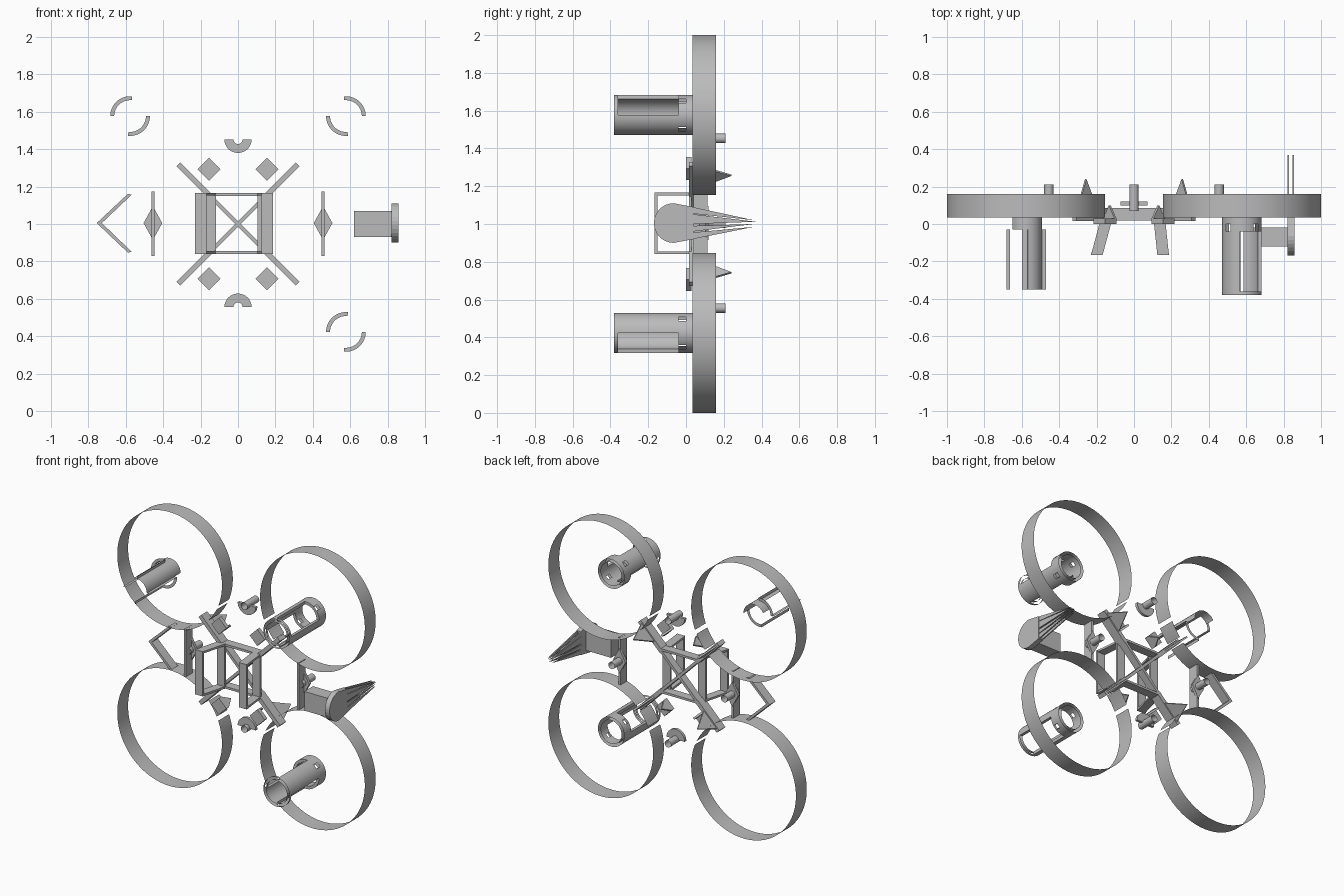
import bpy, bmesh, math
from mathutils import Vector

if "Cube" in bpy.data.objects:
    bpy.data.objects.remove(bpy.data.objects["Cube"], do_unlink=True)

GREY = bpy.data.materials.new("plain grey")
GREY.use_nodes = True
GREY.diffuse_color = (0.5, 0.5, 0.5, 1)
GREY.node_tree.nodes["Principled BSDF"].inputs["Base Color"].default_value = (0.5, 0.5, 0.5, 1)


def finish(name, bm, smooth=False):
    mesh = bpy.data.meshes.new(name)
    bm.to_mesh(mesh)
    bm.free()
    mesh.materials.append(GREY)
    for p in mesh.polygons:
        p.use_smooth = smooth
    ob = bpy.data.objects.new(name, mesh)
    bpy.context.collection.objects.link(ob)
    return ob


def prism(name, points, offset):
    """Polygon of 3D points swept along an offset."""
    bm = bmesh.new()
    face = bm.faces.new([bm.verts.new(p) for p in points])
    ext = bmesh.ops.extrude_face_region(bm, geom=[face])
    bmesh.ops.translate(bm, vec=Vector(offset),
                        verts=[v for v in ext["geom"] if isinstance(v, bmesh.types.BMVert)])
    bmesh.ops.recalc_face_normals(bm, faces=bm.faces)
    return finish(name, bm)


def plate(name, outline, y0, y1):
    """Front-facing (x, z) outline with depth along y."""
    return prism(name, [(x, y0, z) for x, z in outline], (0, y1 - y0, 0))


def box(name, x0, x1, y0, y1, z0, z1):
    return plate(name, [(x0, z0), (x1, z0), (x1, z1), (x0, z1)], y0, y1)


def bar(name, a, b, width, y0, y1):
    a, b = Vector(a), Vector(b)
    d = (b - a).normalized()
    n = Vector((-d.y, d.x)) * width / 2
    return plate(name, [a - n, b - n, b + n, a + n], y0, y1)


def polar(cx, cz, r, deg):
    t = math.radians(deg)
    return cx + r * math.cos(t), cz + r * math.sin(t)


def shell(name, cx, cz, r, ys, keep, step=3, flip=False):
    """Open cylinder wall along y; keep(angle, y) decides which cells exist."""
    bm = bmesh.new()
    n = 360 // step
    rows = []
    for y in ys:
        row = []
        for i in range(n):
            x, z = polar(cx, cz, r, i * step)
            row.append(bm.verts.new((x, y, z)))
        rows.append(row)
    for j in range(len(ys) - 1):
        for i in range(n):
            if keep((i + 0.5) * step, (ys[j] + ys[j + 1]) / 2):
                k = (i + 1) % n
                quad = [rows[j][i], rows[j + 1][i], rows[j + 1][k], rows[j][k]]
                bm.faces.new(quad[::-1] if flip else quad)
    bmesh.ops.delete(bm, geom=[v for v in bm.verts if not v.link_faces], context="VERTS")
    return finish(name, bm, True)


def window_edges(name, cx, cz, r0, r1, y0, y1, starts):
    """Cut faces around each quarter window of a motor tube."""
    bm = bmesh.new()

    def quad(pts):
        bm.faces.new([bm.verts.new(p) for p in pts])

    for s in starts:
        for a in (s, s + 96):
            (xa, za), (xb, zb) = polar(cx, cz, r0, a), polar(cx, cz, r1, a)
            quad([(xa, y0, za), (xb, y0, zb), (xb, y1, zb), (xa, y1, za)])
        for i in range(16):
            a, b = s + i * 6, s + i * 6 + 6
            quad([(x, y1, z) for x, z in (polar(cx, cz, r0, a), polar(cx, cz, r1, a),
                                          polar(cx, cz, r1, b), polar(cx, cz, r0, b))])
    return finish(name, bm)


def in_arc(a, start, size):
    return (a - start) % 360 < size


HUB, RING_R = 0.577, 0.423
R_IN, R_OUT = 0.085, 0.106

for sx, side in ((1, "left"), (-1, "right")):
    for sz, level in ((1, "upper"), (-1, "lower")):
        tag = f"{level}_{side}"
        cx, cz = sx * HUB, 1 + sz * (1 - RING_R)

        # Thin propeller guard with two slits facing the hub
        def guard_keep(a, y, sx=sx, sz=sz):
            t = math.radians(a)
            local = math.degrees(math.atan2(-sz * math.sin(t), -sx * math.cos(t)))
            return abs(local - 45) > 2.1 and abs(local - 24) > 2.1
        shell(f"guard_ring_{tag}", cx, cz, RING_R, [0.035, 0.16], guard_keep, 2)

        # Diagonal arm and its triangular fin
        def along(d, sx=sx, sz=sz):
            return sx * d * 0.707, 1 + sz * d * 0.707
        bar(f"arm_{tag}", along(0.2), along(0.45), 0.03, 0.015, 0.085)
        tri = []
        for d, y in ((0.28, 0.08), (0.43, 0.08), (0.365, 0.24)):
            x, z = along(d)
            tri.append((x - sx * 0.004, y, z + sz * 0.004))
        prism(f"arm_fin_{tag}", tri, (sx * 0.008, 0, -sz * 0.008))

        # Small square pad with a gusset behind it
        px, pz, h = sx * 0.155, 1 + sz * 0.293, 0.061
        plate(f"pad_{tag}", [(px - h, pz), (px, pz - h), (px + h, pz), (px, pz + h)], 0.0, 0.03)
        prism(f"pad_gusset_{tag}", [(px - sx * h, 0.03, pz), (px, 0.03, pz - sz * h),
                                    (px - sx * 0.03, 0.1, pz - sz * 0.03)],
              (sx * 0.01, 0, sz * 0.01))

# Motor tubes with two opposite windows and four small slots in the collar
TUBE_Y = [-0.38, -0.36, -0.04, 0.0, 0.04]
for level, cz, starts in (("upper", 1.577, (0, 180)), ("lower", 0.423, (84, 264))):
    def tube_keep(a, y, starts=starts):
        if -0.36 < y < -0.04:
            return not any(in_arc(a, s, 96) for s in starts)
        if -0.04 < y < 0:
            return abs(a % 90 - 45) > 8
        return True
    shell(f"motor_tube_outer_{level}", HUB, cz, R_OUT, TUBE_Y, tube_keep)
    shell(f"motor_tube_inner_{level}", HUB, cz, R_IN, TUBE_Y, tube_keep, 3, True)
    window_edges(f"motor_tube_edges_{level}", HUB, cz, R_IN, R_OUT, -0.36, -0.04, starts)

# Partial motor holder on the other side
shell("open_motor_shell", -HUB, 1.577, R_IN, [-0.35, -0.03, 0.04],
      lambda a, y: in_arc(a, 0, 105 if y < -0.03 else 150))
window_edges("open_motor_edges", -HUB, 1.577, R_IN, R_OUT, -0.35, -0.03, (84, 264))

# Central frame: crossbars, diagonal cross
for name, z in (("upper", 1.157), ("lower", 0.848)):
    box(f"crossbar_{name}", -0.165, 0.165, 0.02, 0.085, z - 0.008, z + 0.008)
for name, s in (("rising", 1), ("falling", -1)):
    bar(f"diagonal_{name}", (-0.16, 1 - s * 0.16), (0.16, 1 + s * 0.16), 0.02, 0.03, 0.085)

# Front straps, each a wide band running back to the frame
for side, x0, xb in (("right", -0.23, -0.18), ("left", 0.125, 0.105)):
    w = 0.062
    box(f"strap_front_{side}", x0, x0 + w, -0.167, -0.152, 0.84, 1.167)
    for name, z in (("top", 1.152), ("bottom", 0.84)):
        prism(f"strap_{name}_{side}", [(x0, -0.167, z), (x0 + w, -0.167, z),
                                       (xb + w, 0.02, z), (xb, 0.02, z)], (0, 0, 0.015))
    box(f"strap_back_{side}", xb, xb + w, 0.015, 0.03, 0.84, 1.167)


def pin(name, x, z):
    shell(name, x, z, 0.025, [0.07, 0.21], lambda a, y: True, 10)


# Side struts with diamond flange and pin
for side, x in (("left", 0.455), ("right", -0.455)):
    box(f"side_strut_{side}", x - 0.008, x + 0.008, 0.04, 0.115, 0.83, 1.175)
    plate(f"strut_flange_{side}", [(x - 0.05, 1.005), (x, 0.915), (x + 0.05, 1.005), (x, 1.095)],
          0.1, 0.12)
    pin(f"strut_pin_{side}", x, 1.005)

# Half-disc tabs above and below with open pins
for name, z, start in (("upper", 1.453, 180), ("lower", 0.555, 0)):
    angles = range(start, start + 181, 10)
    outline = [polar(0, z, 0.073, a) for a in angles]
    outline += [polar(0, z, 0.025, a) for a in reversed(angles)]
    plate(f"half_disc_{name}", outline, 0.1, 0.12)
    pin(f"tab_pin_{name}", 0, z)

# Chevron bracket on the right side
plate("chevron_bracket", [(-0.59, 1.16), (-0.755, 1.005), (-0.59, 0.848),
                          (-0.615, 0.848), (-0.76, 0.995), (-0.76, 1.015), (-0.615, 1.16)][:3]
      + [(-0.567, 0.85), (-0.728, 1.005), (-0.567, 1.158)], 0.045, 0.115)

# Spiked blade on the left side with its mounting block
box("blade_block", 0.62, 0.82, -0.12, -0.02, 0.93, 1.07)
head = [(0.82, y, z) for y, z in (polar(-0.065, 1.005, 0.105, a) for a in range(90, 271, 12))]
head += [(0.82, 0.04, 0.92), (0.04 + 0.78, 0.04, 1.09)]
prism("blade_head", head, (0.038, 0, 0))
for x in (0.822, 0.848):
    for z0, z1, tip_y, tip_z in ((1.055, 1.09, 0.36, 1.02), (1.0, 1.052, 0.37, 1.012),
                                 (0.96, 0.99, 0.36, 1.0), (0.92, 0.955, 0.36, 0.985)):
        prism("blade_spike", [(x, 0.035, z0), (x, 0.035, z1), (x, tip_y, tip_z)], (0.008, 0, 0))
